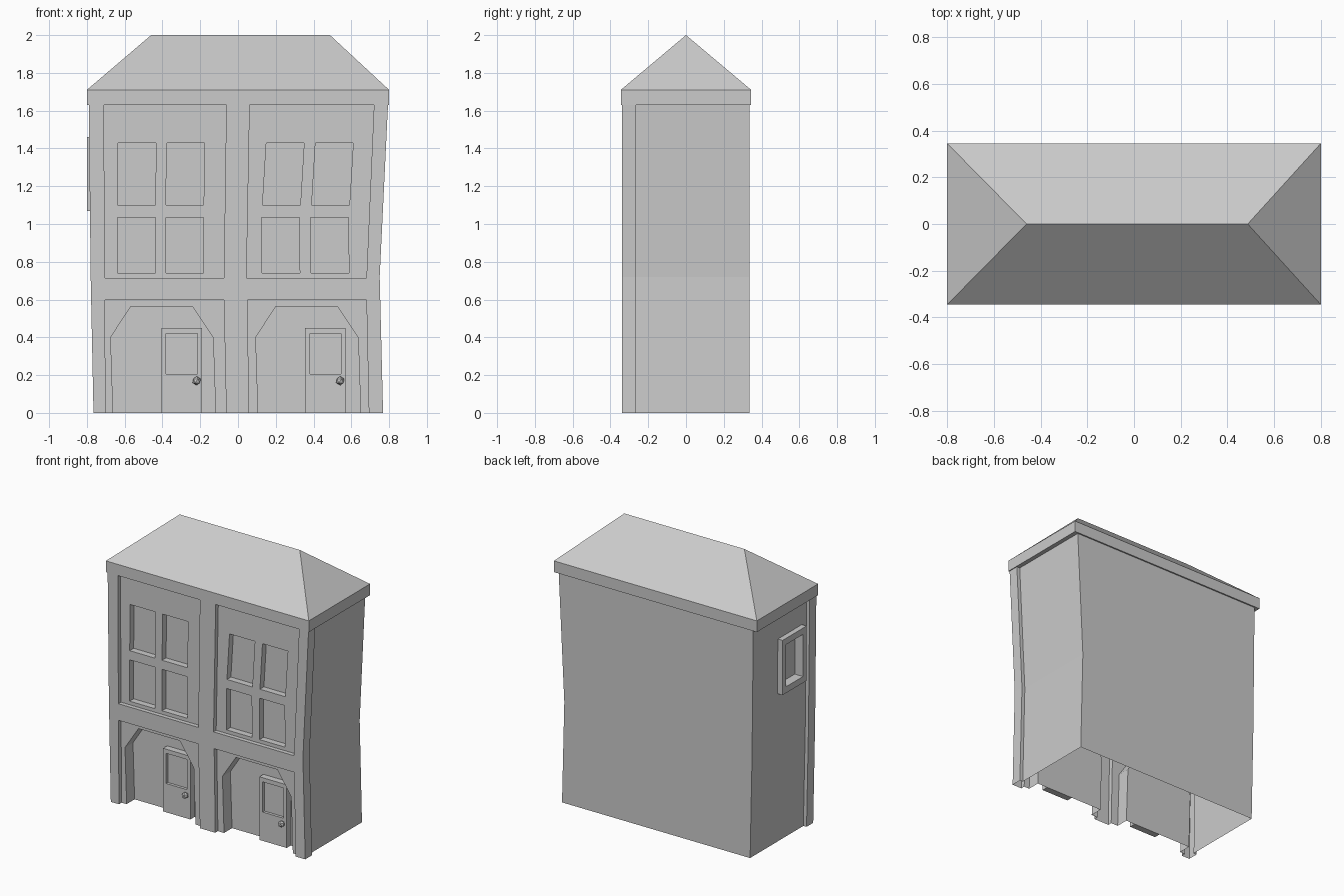
import bpy, bmesh

if "Cube" in bpy.data.objects:
    bpy.data.objects.remove(bpy.data.objects["Cube"])

FRONT, STEP, BACK = -0.34, -0.265, 0.335   # facade plane, rear of corner pillars, back wall
PANEL, GLASS, ARCH, DOOR = -0.31, -0.265, -0.22, -0.266   # depths of the facade layers


def make(name, bm):
    bmesh.ops.recalc_face_normals(bm, faces=bm.faces)
    me = bpy.data.meshes.new(name)
    bm.to_mesh(me)
    bm.free()
    ob = bpy.data.objects.new(name, me)
    bpy.context.collection.objects.link(ob)
    return ob


def loft(name, rings):
    """Closed solid through rings of equal point count."""
    bm = bmesh.new()
    vs = [[bm.verts.new(p) for p in r] for r in rings]
    n = len(vs[0])
    for a, b in zip(vs, vs[1:]):
        for i in range(n):
            j = (i + 1) % n
            bm.faces.new((a[i], a[j], b[j], b[i]))
    bm.faces.new(vs[0])
    bm.faces.new(vs[-1])
    return make(name, bm)


def prism(name, outline, y0, y1):
    """Front-view (x, z) outline extruded along y."""
    return loft(name, [[(x, y, z) for x, z in outline] for y in (y0, y1)])


def box(name, x0, x1, y0, y1, z0, z1):
    return prism(name, [(x0, z0), (x1, z0), (x1, z1), (x0, z1)], y0, y1)


def boolean(ob, tool, op='DIFFERENCE'):
    m = ob.modifiers.new("cut", 'BOOLEAN')
    m.operation, m.solver, m.object = op, 'EXACT', tool
    bpy.context.view_layer.objects.active = ob
    bpy.ops.object.modifier_apply(modifier=m.name)
    bpy.data.objects.remove(tool, do_unlink=True)


def recess(ob, outline, depth):
    boolean(ob, prism("cutter", outline, -0.5, depth))


# Walls: crooked shell with wider corner pillars at the front
def section(left, right, z):
    i = 0.025
    return [(left, FRONT, z), (right, FRONT, z), (right, STEP, z), (right - i, STEP, z),
            (right - i, BACK, z), (left + i, BACK, z), (left + i, STEP, z), (left, STEP, z)]


walls = loft("walls", [section(-0.765, 0.768, 0), section(-0.78, 0.75, 0.72),
                       section(-0.79, 0.795, 1.65)])

# Upper panels, leaning slightly
recess(walls, [(-0.705, 0.715), (-0.075, 0.715), (-0.062, 1.63), (-0.71, 1.63)], PANEL)
recess(walls, [(0.045, 0.715), (0.68, 0.715), (0.72, 1.63), (0.062, 1.63)], PANEL)

# Windows: left x, sill z, head z, lean
for x, z0, z1, lean in [(-0.637, 0.74, 1.035, 0), (-0.382, 0.74, 1.035, 0),
                        (-0.637, 1.10, 1.43, 0.003), (-0.382, 1.10, 1.43, 0.005),
                        (0.127, 0.74, 1.035, -0.002), (0.387, 0.74, 1.035, -0.002),
                        (0.13, 1.10, 1.43, 0.02), (0.39, 1.10, 1.43, 0.02)]:
    recess(walls, [(x, z0), (x + 0.2, z0), (x + 0.2 + lean, z1), (x + lean, z1)], GLASS)

# Ground floor panels and chamfered arches
for px0, px1, px2, px3, ax in [(-0.70, -0.06, -0.075, -0.705, -0.658),
                               (0.06, 0.695, 0.68, 0.05, 0.11)]:
    recess(walls, [(px0, -0.1), (px1, -0.1), (px2, 0.597), (px3, 0.597)], PANEL)
    recess(walls, [(ax, -0.1), (ax + 0.543, -0.1), (ax + 0.526, 0.40), (ax + 0.417, 0.563),
                   (ax + 0.09, 0.563), (ax - 0.016, 0.40)], ARCH)

# Framed window on the left side
boolean(walls, box("frame", -0.80, -0.70, -0.215, 0.055, 1.07, 1.46), 'UNION')
boolean(walls, box("cutter", -0.90, -0.735, -0.175, 0.015, 1.115, 1.415))

# The shell is open underneath and covered by the roof
bm = bmesh.new()
bm.from_mesh(walls.data)
ends = [f for f in bm.faces
        if all(v.co.z < 1e-4 for v in f.verts) or all(v.co.z > 1.649 for v in f.verts)]
bmesh.ops.delete(bm, geom=ends, context='FACES')
bm.to_mesh(walls.data)
bm.free()

# Doors with recessed pane and faceted knob
for side, x in (("left", -0.405), ("right", 0.355)):
    door = box("door_" + side, x, x + 0.215, DOOR, ARCH + 0.001, 0, 0.45)
    recess(door, [(x + 0.025, 0.205), (x + 0.19, 0.205), (x + 0.19, 0.42), (x + 0.025, 0.42)],
           DOOR + 0.02)
    bm = bmesh.new()
    bmesh.ops.create_icosphere(bm, subdivisions=1, radius=0.024)
    knob = make("knob_" + side, bm)
    knob.location = (x + 0.186, DOOR - 0.018, 0.17)

# Hipped roof with eaves band
bm = bmesh.new()
X, Y = 0.80, 0.345
low, high = [[bm.verts.new(p) for p in ((-X, -Y, z), (X, -Y, z), (X, Y, z), (-X, Y, z))]
             for z in (1.63, 1.71)]
r0, r1 = bm.verts.new((-0.46, 0, 2)), bm.verts.new((0.487, 0, 2))
bm.faces.new(low)
for i in range(4):
    j = (i + 1) % 4
    bm.faces.new((low[i], low[j], high[j], high[i]))
for f in ((high[0], high[1], r1, r0), (high[1], high[2], r1),
          (high[2], high[3], r0, r1), (high[3], high[0], r0)):
    bm.faces.new(f)
make("roof", bm)
